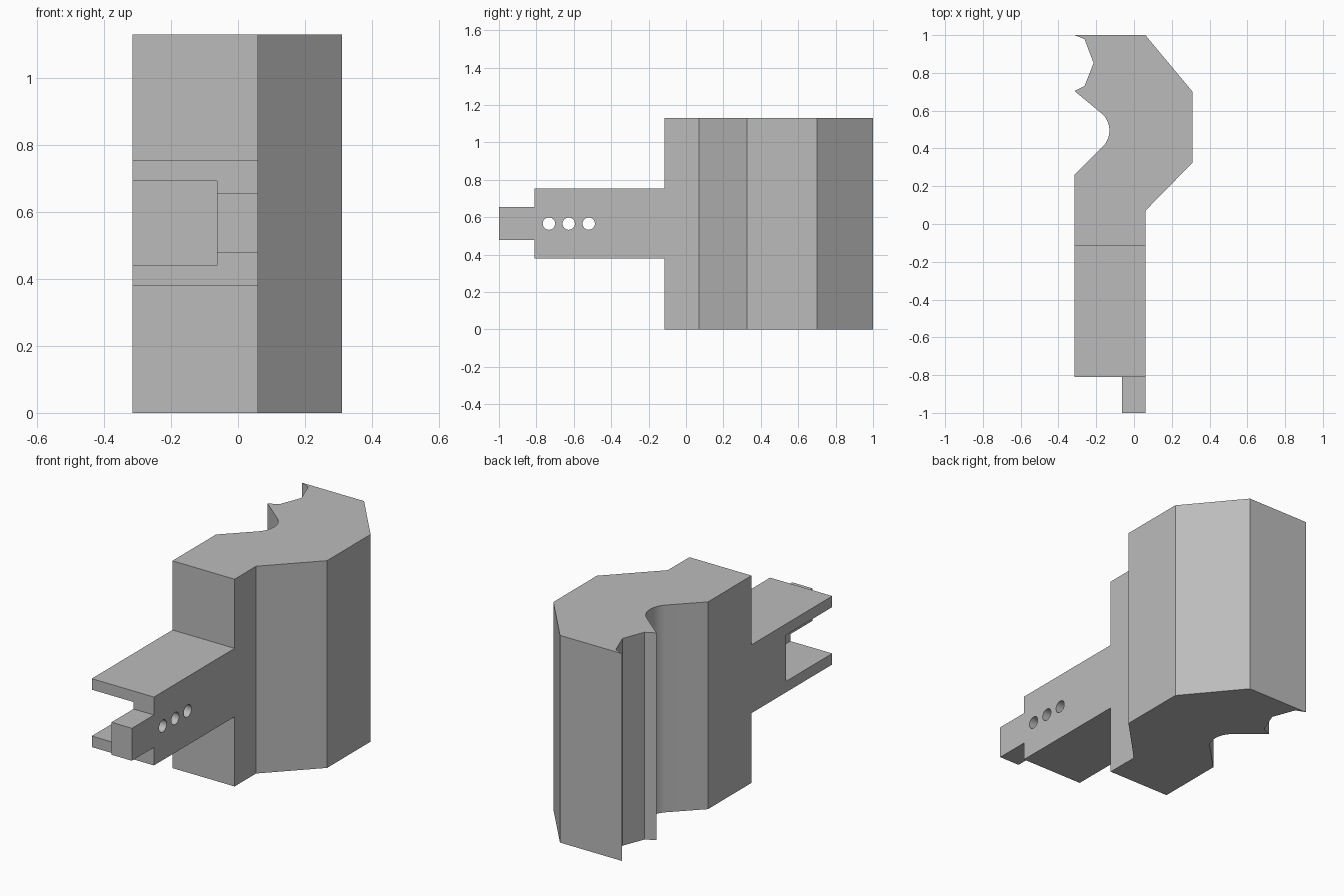
import bpy, bmesh, math
from mathutils import Vector, Matrix

cube = bpy.data.objects.get("Cube")
if cube:
    bpy.data.objects.remove(cube, do_unlink=True)

grey = bpy.data.materials.new("plain_grey")
grey.use_nodes = True
color = (0.5, 0.5, 0.5, 1)
grey.diffuse_color = color
grey.node_tree.nodes["Principled BSDF"].inputs["Base Color"].default_value = color


def finish(name, bm):
    bmesh.ops.recalc_face_normals(bm, faces=bm.faces)
    mesh = bpy.data.meshes.new(name)
    bm.to_mesh(mesh)
    bm.free()
    mesh.materials.append(grey)
    ob = bpy.data.objects.new(name, mesh)
    bpy.context.scene.collection.objects.link(ob)
    return ob


def prism(name, outline, height):
    bm = bmesh.new()
    face = bm.faces.new([bm.verts.new((x, y, 0)) for x, y in outline])
    top = bmesh.ops.extrude_face_region(bm, geom=[face])["geom"]
    verts = [v for v in top if isinstance(v, bmesh.types.BMVert)]
    bmesh.ops.translate(bm, verts=verts, vec=(0, 0, height))
    return finish(name, bm)


def box(name, low, high):
    low, high = Vector(low), Vector(high)
    bm = bmesh.new()
    bmesh.ops.create_cube(bm, size=1, matrix=Matrix.Translation((low + high) / 2)
                          @ Matrix.Diagonal((*(high - low), 1)))
    return finish(name, bm)


def boolean(ob, other, operation):
    mod = ob.modifiers.new(operation.title(), 'BOOLEAN')
    mod.operation, mod.solver, mod.object = operation, 'EXACT', other
    other.hide_render = True
    bpy.context.view_layer.objects.active = ob
    bpy.ops.object.modifier_apply(modifier=mod.name)
    bpy.data.objects.remove(other, do_unlink=True)


# Main block: angled outline with a rounded groove and a faceted notch
groove = [(-0.25 + 0.12 * math.cos(a), 0.495 + 0.12 * math.sin(a))
          for a in (math.radians(-45 + 100 * i / 16) for i in range(17))]
outline = [(0.06, 1), (0.31, 0.70), (0.31, 0.325), (0.06, 0.07),
           (0.06, -0.115), (-0.315, -0.115), (-0.315, 0.26), *groove,
           (-0.315, 0.704), (-0.262, 0.73), (-0.214, 0.852),
           (-0.262, 0.979), (-0.315, 1)]
block = prism("main_block", outline, 1.13)

# Arm with an open pocket on one side
arm = box("arm", (-0.315, -0.81, 0.38), (0.06, -0.115, 0.753))
boolean(arm, box("pocket_cutter", (-0.5, -1, 0.44), (-0.063, -0.41, 0.693)), 'DIFFERENCE')

# Row of pin holes through the thin wall
for y in (-0.733, -0.627, -0.52):
    bm = bmesh.new()
    bmesh.ops.create_cone(bm, cap_ends=True, segments=32, radius1=0.033, radius2=0.033,
                          depth=0.4, matrix=Matrix.Translation((0, y, 0.566))
                          @ Matrix.Rotation(math.pi / 2, 4, 'Y'))
    boolean(arm, finish("hole_cutter", bm), 'DIFFERENCE')

# Tongue at the arm's tip
tongue = box("tongue", (-0.063, -1, 0.478), (0.06, -0.81, 0.655))

# Smooth the round surfaces, keep the edges sharp
for ob in (block, arm, tongue):
    bpy.ops.object.select_all(action='DESELECT')
    ob.select_set(True)
    bpy.context.view_layer.objects.active = ob
    bpy.ops.object.shade_smooth_by_angle(angle=math.radians(20))
